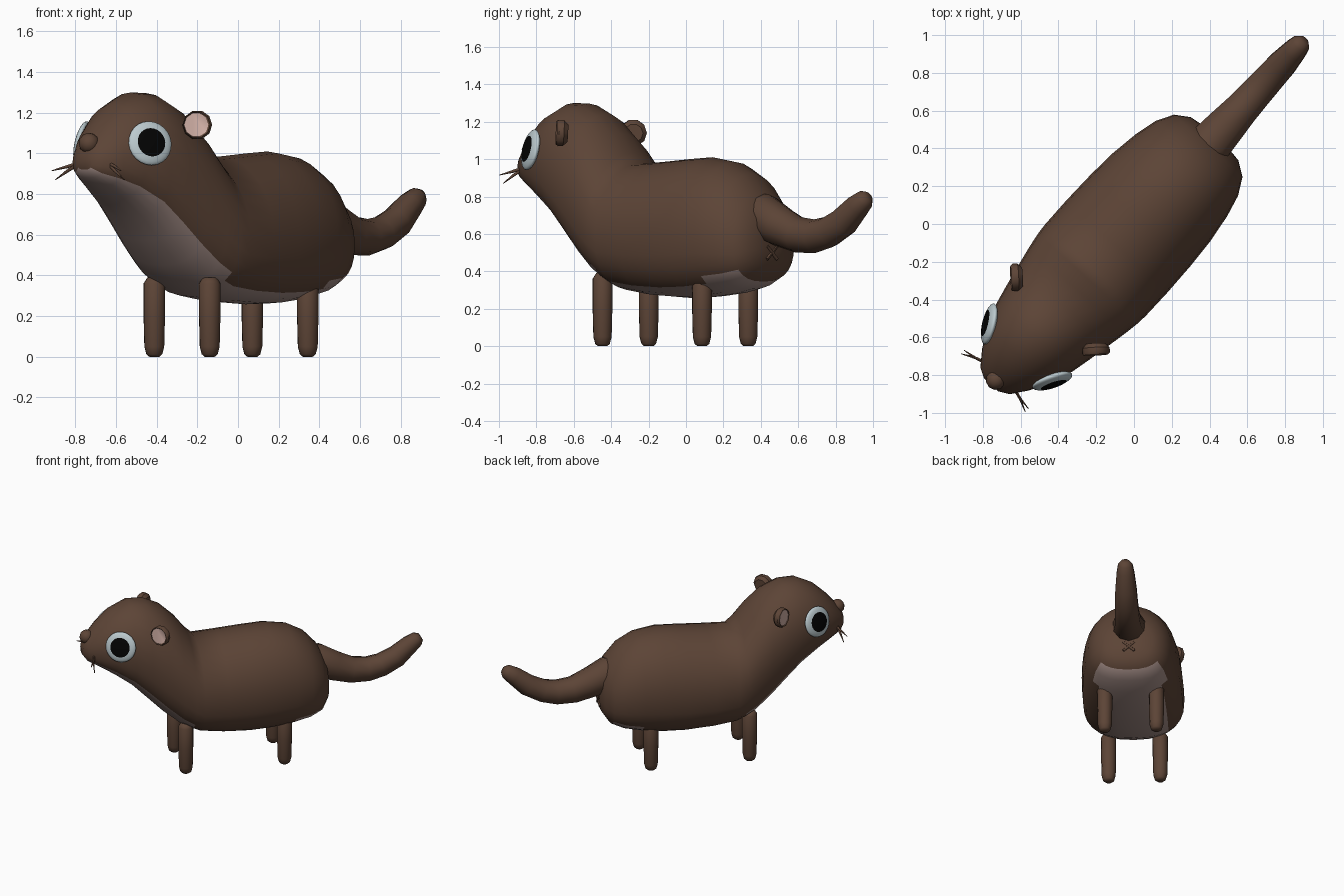
import bpy
import bmesh
from math import sin, cos, pi, radians
from mathutils import Matrix, Vector

cube = bpy.data.objects.get("Cube")
if cube:
    bpy.data.objects.remove(cube)

# The animal is built facing -y, then turned towards its right
TURN = Matrix.Translation((.01, -.008, 0)) @ Matrix.Rotation(radians(-42.2), 4, 'Z')


def material(name, color):
    mat = bpy.data.materials.new(name)
    mat.use_nodes = True
    mat.diffuse_color = (*color, 1)
    mat.node_tree.nodes["Principled BSDF"].inputs["Base Color"].default_value = (*color, 1)
    return mat


BROWN = material("brown fur", (0.108, 0.058, 0.037))
BELLY = material("pale belly", (0.36, 0.26, 0.235))
PINK = material("ear pink", (0.62, 0.42, 0.37))
WHITE = material("eye white", (0.50, 0.59, 0.62))
BLACK = material("pupil black", (0.001, 0.001, 0.001))


def finish(name, bm, mats, rule=None, sharp=60):
    """Turn a bmesh into a shaded object; rule picks each face's material."""
    bmesh.ops.recalc_face_normals(bm, faces=bm.faces)
    if rule:
        for face in bm.faces:
            face.material_index = rule(face)
    mesh = bpy.data.meshes.new(name)
    bm.to_mesh(mesh)
    bm.free()
    for mat in mats:
        mesh.materials.append(mat)
    ob = bpy.data.objects.new(name, mesh)
    bpy.context.collection.objects.link(ob)
    ob.matrix_basis = TURN
    bpy.ops.object.select_all(action='DESELECT')
    ob.select_set(True)
    bpy.context.view_layer.objects.active = ob
    bpy.ops.object.shade_smooth_by_angle(angle=radians(sharp))


def loft(bm, rings):
    """Skin a list of rings of points and cap both ends."""
    loops = [[bm.verts.new(p) for p in ring] for ring in rings]
    count = len(loops[0])
    for a, b in zip(loops, loops[1:]):
        for i in range(count):
            j = (i + 1) % count
            bm.faces.new((a[i], a[j], b[j], b[i]))
    bm.faces.new(loops[0])
    bm.faces.new(loops[-1])
    bm.faces.index_update()


def tube(bm, path, sides):
    """Loft circles along (x, y, z, radius) points."""
    pts = [Vector(p[:3]) for p in path]
    rings = []
    for i, (p, row) in enumerate(zip(pts, path)):
        along = pts[min(i + 1, len(pts) - 1)] - pts[max(i - 1, 0)]
        turn = along.to_track_quat('Z', 'X')
        rings.append([p + turn @ Vector((cos(t), sin(t), 0)) * row[3]
                      for t in (2 * pi * k / sides for k in range(sides))])
    loft(bm, rings)


def facing(center, normal):
    """Matrix that puts local z along normal at center."""
    return Matrix.Translation(center) @ Vector(normal).to_track_quat('Z', 'Y').to_matrix().to_4x4()


# Head and body in one skin: y, bottom, top, half width
stations = [
    (-1.14, .92, 1.0, .05), (-1.11, .88, 1.055, .105), (-1.03, .835, 1.15, .165),
    (-.93, .775, 1.24, .222), (-.80, .68, 1.30, .27), (-.69, .57, 1.297, .295),
    (-.57, .45, 1.24, .32), (-.46, .36, 1.135, .342), (-.38, .32, 1.03, .355),
    (-.32, .295, .975, .36), (-.15, .27, .985, .362), (.04, .258, 1.0, .358),
    (.20, .262, 1.01, .348), (.36, .28, .985, .325), (.48, .305, .92, .295),
    (.57, .345, .82, .245), (.62, .42, .72, .17), (.635, .50, .62, .07),
]
SEGS = 28
rings = []
for y, low, high, half in stations:
    wide = low + .45 * (high - low)
    ring = []
    for k in range(SEGS):
        c, s = cos(2 * pi * k / SEGS), sin(2 * pi * k / SEGS)
        if c > 0:
            ring.append((half * s, y, wide + (high - wide) * c))
        else:  # the underside is squarer than the back
            x = half * abs(s) ** .8 * (1 if s > 0 else -1)
            ring.append((x, y, wide - (wide - low) * abs(c) ** .75))
    rings.append(ring)
bm = bmesh.new()
loft(bm, rings)


def belly_rule(face):
    y = face.calc_center_median().y
    if face.index >= SEGS * (len(stations) - 1) or y > .57:
        return 0
    reach = 3 if -.4 < y < .4 else 4
    return int(SEGS / 2 - reach <= face.index % SEGS < SEGS / 2 + reach)


finish("body", bm, [BROWN, BELLY], belly_rule, 80)

# Tail
bm = bmesh.new()
tube(bm, [(0, .48, .735, .09), (0, .56, .70, .122), (0, .69, .64, .11), (0, .82, .595, .097),
          (0, .94, .588, .09), (0, 1.04, .61, .085), (0, 1.15, .665, .08),
          (0, 1.25, .75, .066), (0, 1.30, .785, .054), (0, 1.325, .80, .03)], 10)
finish("tail", bm, [BROWN])

# Nose
bm = bmesh.new()
bmesh.ops.create_icosphere(bm, subdivisions=2, radius=.052,
                           matrix=Matrix.Translation((0, -1.105, 1.05)))
finish("nose", bm, [BROWN])

# Small crossed mark under the tail
bm = bmesh.new()
for s in (-1, 1):
    tube(bm, [(-.04 * s, .632, .465, .01), (.04 * s, .632, .535, .01)], 6)
finish("rear_mark", bm, [BROWN])

for s, side in ((1, "left"), (-1, "right")):
    # Legs with rounded feet
    for end, y in (("front", -.425), ("rear", .293)):
        bm = bmesh.new()
        tube(bm, [(.184 * s, y, z, r) for z, r in
                  ((0, .025), (.012, .04), (.05, .05), (.2, .054), (.36, .054), (.39, .035))], 12)
        finish(f"{side}_{end}_leg", bm, [BROWN])

    # Eye: flattened ball with a pupil on its front
    place = facing((.225 * s, -.907, 1.05), (.86 * s, -.48, .22))
    bm = bmesh.new()
    bmesh.ops.create_uvsphere(bm, u_segments=24, v_segments=18, radius=.111,
                              matrix=place @ Matrix.Diagonal((1, 1, .27, 1)))
    back = place.inverted()

    def pupil_rule(face):
        spot = back @ face.calc_center_median()
        return int(spot.z > 0 and spot.xy.length < .071)

    finish(f"{side}_eye", bm, [WHITE, BLACK], pupil_rule)

    # Ear: thick disc with a pink front, set towards the head
    bm = bmesh.new()
    place = facing((.287 * s, -.63, 1.14), (.7 * s, -.7, .05))
    loft(bm, [[place @ Vector((r * cos(k * pi / 5) - shift * s, r * sin(k * pi / 5), z))
               for k in range(10)]
              for r, z, shift in ((.05, -.035, 0), (.072, -.012, 0), (.073, .014, 0),
                                  (.066, .026, .004), (.06, .02, .006))])
    pink_cap = len(bm.faces) - 1
    finish(f"{side}_ear", bm, [BROWN, PINK], lambda f: int(f.index == pink_cap), 40)

    # Whiskers
    bm = bmesh.new()
    for tip_y, tip_z in ((-1.125, .915), (-1.10, .87)):
        tube(bm, [(.09 * s, -1.07, .955, .009), (.16 * s, -1.09, (.955 + tip_z) / 2, .008),
                  (.23 * s, tip_y, tip_z, .002)], 6)
    finish(f"{side}_whiskers", bm, [BROWN])
